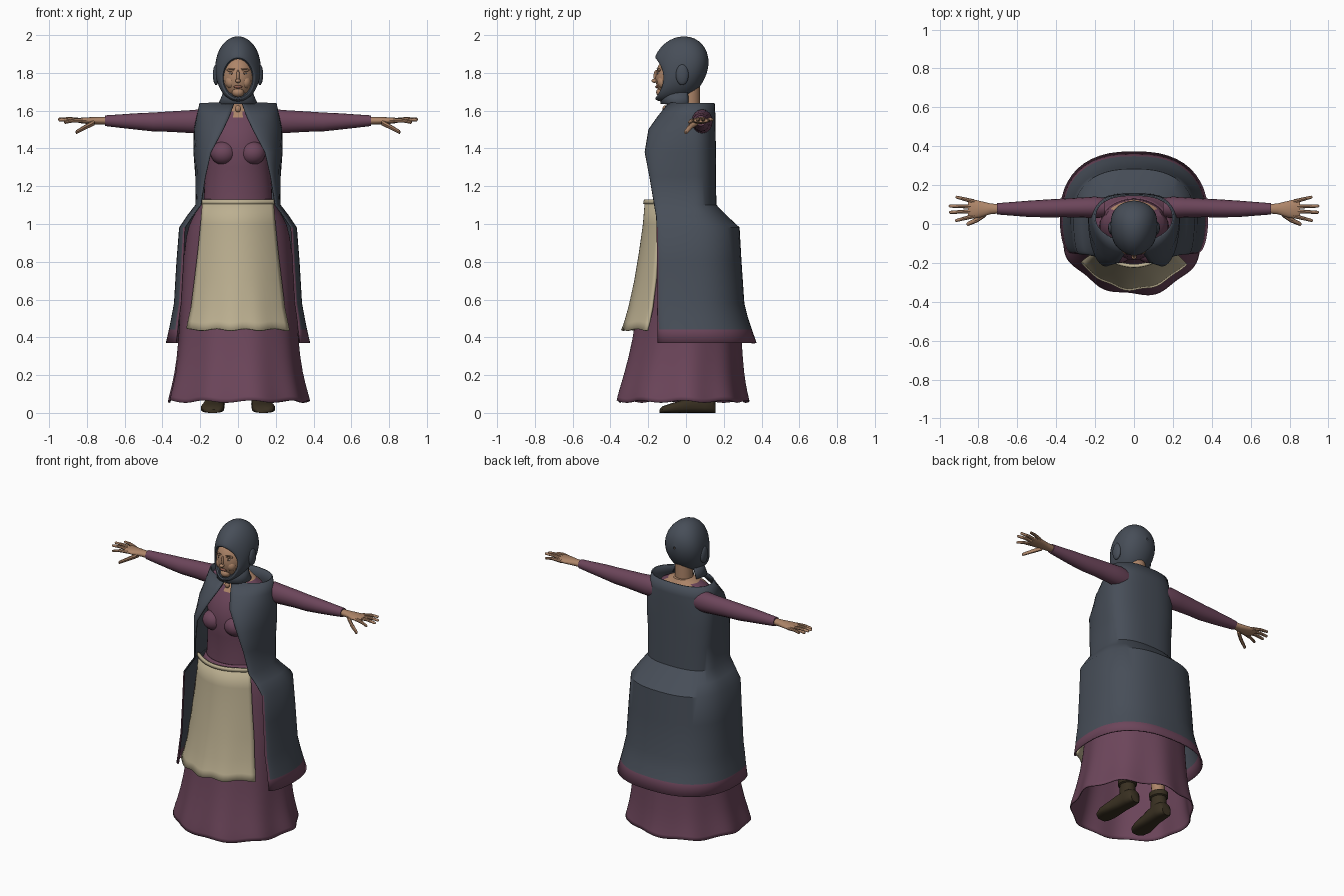
import bpy, bmesh, math
from mathutils import Vector

if "Cube" in bpy.data.objects:
    bpy.data.objects.remove(bpy.data.objects["Cube"])

TAU = 2 * math.pi


def material(name, col):
    m = bpy.data.materials.new(name)
    m.diffuse_color = (*col, 1)
    m.use_nodes = True
    m.node_tree.nodes["Principled BSDF"].inputs["Base Color"].default_value = m.diffuse_color
    return m


SLATE = material("slate wool", (0.063, 0.076, 0.098))
PLUM = material("plum cloth", (0.150, 0.060, 0.103))
LINEN = material("linen", (0.50, 0.43, 0.28))
SKIN = material("skin", (0.42, 0.235, 0.14))
LEATHER = material("dark leather", (0.040, 0.029, 0.015))
LIP = material("lip", (0.27, 0.11, 0.075))
BROWN = material("brown", (0.09, 0.05, 0.03))
EYE = material("eye white", (0.5, 0.42, 0.35))


def finish(ob, mats, rule=None, mirror=False, thick=0, subsurf=0, angle=40):
    """Assign colours and modifiers, then shade smooth."""
    for m in mats:
        ob.data.materials.append(m)
    if rule:
        for p in ob.data.polygons:
            p.material_index = rule(p.center)
    if mirror:
        ob.modifiers.new("mirror", 'MIRROR').use_clip = True
    if subsurf:
        s = ob.modifiers.new("smooth", 'SUBSURF')
        s.levels = s.render_levels = subsurf
    if thick:
        s = ob.modifiers.new("thickness", 'SOLIDIFY')
        s.thickness, s.offset = thick, 0
    bpy.ops.object.select_all(action='DESELECT')
    bpy.context.view_layer.objects.active = ob
    ob.select_set(True)
    bpy.ops.object.shade_smooth_by_angle(angle=math.radians(angle))
    return ob


def loft(name, rings, mats, closed=True, caps=False, **kw):
    """Skin a list of point rings of equal length."""
    bm = bmesh.new()
    vs = [[bm.verts.new(p) for p in r] for r in rings]
    n = len(rings[0])
    for a, b in zip(vs, vs[1:]):
        for i in range(n if closed else n - 1):
            j = (i + 1) % n
            bm.faces.new((a[i], a[j], b[j], b[i]))
    if caps:
        bm.faces.new(vs[0])
        bm.faces.new(vs[-1])
    bmesh.ops.recalc_face_normals(bm, faces=bm.faces)
    me = bpy.data.meshes.new(name)
    bm.to_mesh(me)
    bm.free()
    ob = bpy.data.objects.new(name, me)
    bpy.context.collection.objects.link(ob)
    return finish(ob, mats, **kw)


def ball(name, loc, scale, mat, mirror=False, seg=20):
    """Ellipsoid with its shape stored in the mesh so it can be mirrored."""
    rings = []
    for i in range(13):
        a = math.pi * min(max(i / 12, 0.01), 0.99)
        rings.append([(loc[0] + scale[0] * math.sin(a) * math.cos(TAU * k / seg),
                       loc[1] + scale[1] * math.sin(a) * math.sin(TAU * k / seg),
                       loc[2] + scale[2] * math.cos(a)) for k in range(seg)])
    return loft(name, rings, [mat], caps=True, mirror=mirror, angle=80)


def level(z, w, yf, yb, n=40, wave=0, lobes=9):
    """Horizontal oval from front yf to back yb, optionally rippled."""
    c, h, out = (yf + yb) / 2, (yb - yf) / 2, []
    for k in range(n):
        a = TAU * k / n
        r = 1 + wave * math.sin(lobes * a + 0.6) + wave * 0.5 * math.sin(4 * a)
        out.append((w * r * math.cos(a), c + h * r * math.sin(a),
                    z + 0.25 * wave * math.cos(lobes * a)))
    return out


def along_x(rows, n=16):
    """Oval rings (x, y, z, half_y, half_z) stacked along x."""
    return [[(x, y + ry * math.cos(TAU * k / n), z + rz * math.sin(TAU * k / n))
             for k in range(n)] for x, y, z, ry, rz in rows]


# Skirt with rippled hem
skirt = [(1.13, .18, -.18, .13, 0), (1.08, .205, -.19, .14, 0), (1.0, .262, -.2, .22, 0),
         (.88, .28, -.215, .25, .003), (.6, .305, -.25, .275, .008), (.38, .312, -.28, .29, .012),
         (.2, .335, -.325, .3, .018), (.1, .362, -.355, .318, .024), (.06, .37, -.362, .327, .028)]
loft("skirt", [level(z, w, f, b, 64, v) for z, w, f, b, v in skirt], [PLUM], thick=.006, subsurf=1)

# Bodice with skin showing above the neckline
body = [(1.1, .183, -.175, .12), (1.2, .178, -.17, .12), (1.3, .17, -.178, .125), (1.38, .17, -.185, .13),
        (1.46, .175, -.172, .13), (1.52, .175, -.145, .13), (1.565, .165, -.115, .125),
        (1.595, .15, -.09, .12), (1.62, .1, -.06, .1), (1.64, .06, -.03, .09)]
loft("bodice", [level(*r) for r in body], [PLUM, SKIN], caps=True,
     rule=lambda c: int(c.z > 1.572 + abs(c.x) * .35))
ball("bust", (.078, -.14, 1.375), (.068, .062, .062), PLUM, mirror=True)
loft("neck", [level(z, .055, -.035, .075, 20) for z in (1.56, 1.66, 1.78)], [SKIN])

# Open-fronted cloak: height, width, front edge x and y, back y
cloak = [(1.64, .2, .02, -.09, .148), (1.57, .215, .045, -.145, .152), (1.5, .23, .078, -.195, .153),
         (1.38, .232, .142, -.215, .154), (1.25, .222, .172, -.19, .155), (1.1, .222, .195, -.165, .157),
         (1.04, .268, .24, -.155, .215), (.98, .308, .28, -.152, .28), (.8, .322, .288, -.15, .29),
         (.58, .335, .3, -.15, .305), (.5, .35, .312, -.148, .325), (.44, .362, .318, -.147, .345),
         (.37, .378, .326, -.147, .37)]


def cloak_ring(z, w, xe, ye, yb, n=12):
    c = min(0.03, yb - .1)
    pts = []
    for k in range(n):
        a = math.pi / 2 * k / n
        pts.append((xe + (w - xe) * math.sin(a), c - (c - ye) * math.cos(a), z))
    for k in range(n + 1):
        a = math.pi / 2 * k / n
        pts.append((w * max(math.cos(a), 0) ** .8 if k < n else 0,
                    c + (yb - c) * math.sin(a) ** .85, z))
    return pts


loft("cloak", [cloak_ring(*r) for r in cloak], [SLATE, PLUM], closed=False, mirror=True, thick=.008,
     rule=lambda c: int(c.z < .44 or (c.z < .9 and c.y < -.143)))

# Apron sheet: height, half width, centre y, side y
apron = [(1.12, .185, -.212, -.135), (1.0, .195, -.222, -.14), (.85, .21, -.243, -.15),
         (.7, .228, -.268, -.16), (.56, .245, -.298, -.175), (.48, .262, -.32, -.19), (.44, .27, -.335, -.2)]


def apron_row(z, w, yc, ys, n=24):
    out = []
    for k in range(n + 1):
        t = 2 * k / n - 1
        ripple = max(0, (.7 - z)) * .02 * math.sin(11 * t)
        out.append((w * t, yc + (ys - yc) * t * t + ripple, z + ripple))
    return out


loft("apron", [apron_row(*r) for r in apron], [LINEN], closed=False, thick=.012)
band = [apron_row(1.128, .195, -.216, -.13), apron_row(1.105, .198, -.22, -.13)]
loft("apron_waistband", band, [LINEN], closed=False, thick=.014)

# Sleeves
loft("sleeve", along_x([(.15, .085, 1.54, .05, .06), (.2, .085, 1.543, .056, .064), (.26, .085, 1.542, .052, .06),
                        (.36, .083, 1.542, .048, .054), (.45, .08, 1.54, .046, .05), (.54, .078, 1.543, .042, .043),
                        (.64, .078, 1.545, .034, .034), (.705, .078, 1.547, .029, .028)]),
     [PLUM], caps=True, mirror=True)

# Hands: palm, four fingers and thumb
loft("palm", along_x([(.69, .078, 1.547, .023, .02), (.74, .078, 1.547, .028, .02), (.79, .076, 1.547, .042, .018),
                      (.83, .077, 1.548, .05, .015), (.855, .079, 1.548, .044, .01)]),
     [SKIN], caps=True, mirror=True)


def finger(name, pts, r):
    rows = []
    for i, (x, y, z) in enumerate(pts):
        rows.append((x, y, z, r * (1 - .16 * i), r * (1 - .16 * i)))
    x, y, z = pts[-1]
    rows.append((x + .006, y, z, r * .25, r * .25))
    loft(name, along_x(rows, 8), [SKIN], caps=True, mirror=True)


for name, y0, tip in (("index_finger", .042, (.915, .018, 1.538)), ("middle_finger", .066, (.945, .06, 1.55)),
                      ("ring_finger", .09, (.947, .092, 1.555)), ("little_finger", .115, (.912, .138, 1.552))):
    base, end = Vector((.82, y0, 1.548)), Vector(tip)
    mid = base.lerp(end, .55) + Vector((0, 0, .005))
    finger(name, [base, mid, end], .0115)
finger("thumb", [(.76, .055, 1.538), (.805, .022, 1.515), (.855, 0, 1.487)], .016)

# Face
ball("face", (0, -.05, 1.775), (.092, .112, .125), SKIN, seg=32)
ball("chin", (0, -.128, 1.697), (.032, .03, .026), SKIN)
ball("cheek", (.038, -.122, 1.752), (.03, .03, .035), SKIN, mirror=True)
ball("nose_bridge", (0, -.156, 1.782), (.009, .016, .034), SKIN)
ball("nose_tip", (0, -.166, 1.758), (.014, .016, .011), SKIN)
ball("brow_ridge", (.033, -.142, 1.815), (.028, .012, .009), SKIN, mirror=True)
ball("eye", (.033, -.14, 1.797), (.015, .012, .007), EYE, mirror=True)
ball("iris", (.033, -.149, 1.797), (.006, .005, .006), BROWN, mirror=True)
ball("eyebrow", (.034, -.15, 1.821), (.021, .006, .003), BROWN, mirror=True)
ball("lips", (0, -.152, 1.726), (.023, .011, .008), LIP)

# Hood: loops from the face opening to the crown (y, side setback, centre z, half width, half height)
hood = [(-.105, .05, 1.773, .074, .1), (-.122, .042, 1.773, .08, .105), (-.118, .045, 1.775, .09, .118),
        (-.09, .048, 1.79, .108, .143), (-.05, .04, 1.812, .119, .167), (0, .015, 1.828, .122, .172),
        (.05, 0, 1.838, .117, .147), (.09, 0, 1.85, .09, .1), (.113, 0, 1.856, .05, .055), (.12, 0, 1.856, .006, .006)]
loft("hood", [[(rx * math.cos(TAU * k / 40), y - s * math.sin(TAU * k / 40) ** 2, z + rz * math.sin(TAU * k / 40))
               for k in range(40)] for y, s, z, rx, rz in hood], [SLATE], subsurf=1)
ball("hood_ear", (.116, -.02, 1.79), (.017, .034, .055), SLATE, mirror=True)

# Hood collar, open at the nape
loft("hood_collar", [[(r * math.sin(a), -.04 - d * math.cos(a), z)
                      for a in [math.radians(-125 + 250 * k / 24) for k in range(25)]]
                     for z, r, d in ((1.71, .07, .085), (1.67, .085, .088), (1.635, .102, .092))],
     [SLATE], closed=False, thick=.008)

# Clasp at the throat
ball("clasp", (0, -.112, 1.61), (.016, .012, .018), SKIN)

# Boots and legs
boot = [(-.14, .132, .03, .018), (-.125, .135, .05, .035), (-.08, .135, .062, .05), (-.02, .13, .057, .068),
        (.04, .124, .05, .09), (.1, .12, .05, .095), (.14, .12, .045, .09), (.155, .12, .03, .07)]
rings = []
for y, x, w, h in boot:
    rings.append([(x + w * math.copysign(abs(math.cos(TAU * k / 20)) ** .7, math.cos(TAU * k / 20)), y,
                   h / 2 + h / 2 * math.copysign(abs(math.sin(TAU * k / 20)) ** .7, math.sin(TAU * k / 20)))
                  for k in range(20)])
loft("boot_foot", rings, [LEATHER], caps=True, mirror=True)


def shift(ring, x):
    return [(p[0] + x, p[1], p[2]) for p in ring]


loft("boot_shaft", [shift(level(z, r, .085 - r * 1.15, .085 + r * 1.1, 20), .12) for z, r in
                    ((.03, .046), (.09, .046), (.14, .044), (.145, .053), (.175, .054), (.178, .04))],
     [LEATHER], caps=True, mirror=True)
loft("leg", [shift(level(z, r, .08 - r, .08 + r, 16), x) for z, r, x in
             ((.15, .036, .12), (.35, .05, .115), (.5, .048, .11), (.9, .07, .1))],
     [SKIN], caps=True, mirror=True)
